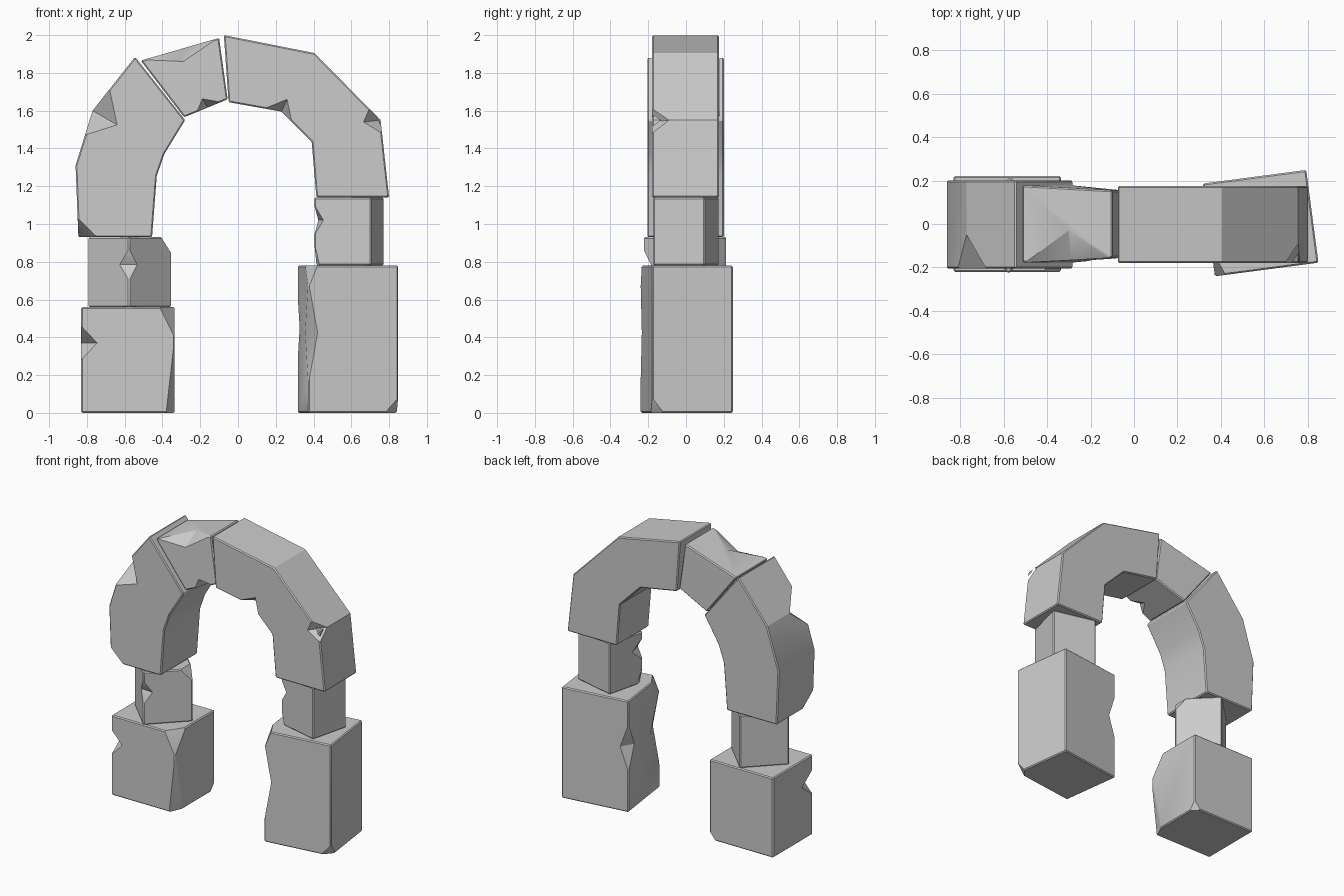
import bpy, bmesh
from math import radians, sin, cos
from mathutils import Vector

if "Cube" in bpy.data.objects:
    bpy.data.objects.remove(bpy.data.objects["Cube"])


def prism(name, ring_a, ring_b):
    """Closed block between two matching rings, with softly worn edges."""
    bm = bmesh.new()
    a = [bm.verts.new(p) for p in ring_a]
    b = [bm.verts.new(p) for p in ring_b]
    n = len(a)
    bm.faces.new(a)
    bm.faces.new(b[::-1])
    for i in range(n):
        j = (i + 1) % n
        bm.faces.new((a[j], a[i], b[i], b[j]))
    bmesh.ops.recalc_face_normals(bm, faces=bm.faces)
    edges = [e for e in bm.edges if e.calc_face_angle(0) > radians(50)]
    bmesh.ops.bevel(bm, geom=edges, offset=0.007, segments=1, affect='EDGES')
    mesh = bpy.data.meshes.new(name)
    bm.to_mesh(mesh)
    bm.free()
    ob = bpy.data.objects.new(name, mesh)
    bpy.context.collection.objects.link(ob)
    return ob


def box(name, cx, cy, w, d, z0, z1, deg=0):
    """Pier block turned about z; also returns its four plan corners."""
    c, s = cos(radians(deg)), sin(radians(deg))
    plan = [(cx + x * c - y * s, cy + x * s + y * c)
            for x, y in ((-w/2, -d/2), (w/2, -d/2), (w/2, d/2), (-w/2, d/2))]
    ob = prism(name, [(x, y, z0) for x, y in plan], [(x, y, z1) for x, y in plan])
    return ob, [Vector((x, y, 0)) for x, y in plan]


def arch_stone(name, profile, y0, y1):
    return prism(name, [(x, y0, z) for x, z in profile], [(x, y1, z) for x, z in profile])


def carve(ob, points, centre):
    """Cut the convex hull of the points, enlarged about a centre on the cut planes."""
    bm = bmesh.new()
    for p in points:
        bm.verts.new(centre + (p - centre) * 1.4)
    bmesh.ops.convex_hull(bm, input=bm.verts)
    bmesh.ops.recalc_face_normals(bm, faces=bm.faces)
    mesh = bpy.data.meshes.new("cutter")
    bm.to_mesh(mesh)
    bm.free()
    cutter = bpy.data.objects.new("cutter", mesh)
    cutter.hide_render = True
    bpy.context.collection.objects.link(cutter)
    mod = ob.modifiers.new("carve", 'BOOLEAN')
    mod.operation, mod.object, mod.solver = 'DIFFERENCE', cutter, 'EXACT'
    bpy.context.view_layer.objects.active = ob
    bpy.ops.object.modifier_apply(modifier=mod.name)
    bpy.data.objects.remove(cutter)


def notch(ob, a, b, c, d):
    """V notch across edge a-b with its valley running c-d."""
    a, b, c, d = map(Vector, (a, b, c, d))
    carve(ob, (a, b, c, d), (c + d) / 2)


def chip(ob, corner, p, q, r):
    """Slice off a corner through p, q, r."""
    corner, p, q, r = map(Vector, (corner, p, q, r))
    carve(ob, (corner, p, q, r), (p + q + r) / 3)


def edge_notch(ob, plan, i, z_low, z_high, u, v):
    """Notch on upright edge i, reaching u and v along its two sides."""
    k, z = plan[i], Vector((0, 0, 1))
    zm = (z_low + z_high) / 2 * z
    prv, nxt = (plan[i - 1] - k).normalized(), (plan[(i + 1) % 4] - k).normalized()
    notch(ob, k + z_low * z, k + z_high * z, k + prv * u + zm, k + nxt * v + zm)


def corner_chip(ob, plan, i, z, dz, u, v):
    """Chip at corner i at height z, reaching dz vertically."""
    k = plan[i] + Vector((0, 0, z))
    prv, nxt = (plan[i - 1] - plan[i]).normalized(), (plan[(i + 1) % 4] - plan[i]).normalized()
    chip(ob, k, k + prv * u, k + nxt * v, k + Vector((0, 0, dz)))


# Plan corners: 0 front-left, 1 front-right, 2 back-right, 3 back-left
# Left pier
base_l, p = box("left_base", -0.583, 0, 0.495, 0.44, 0, 0.56)
edge_notch(base_l, p, 0, 0.28, 0.46, 0.12, 0.085)
corner_chip(base_l, p, 1, 0.56, -0.16, 0.08, 0.12)
corner_chip(base_l, p, 1, 0, 0.40, 0.045, 0.10)
corner_chip(base_l, p, 2, 0, 0.06, 0.05, 0.05)

mid_l, p = box("left_middle_block", -0.573, -0.005, 0.32, 0.31, 0.56, 0.93, 45)
edge_notch(mid_l, p, 0, 0.70, 0.87, 0.07, 0.06)
corner_chip(mid_l, p, 1, 0.93, -0.09, 0.08, 0.08)

# Right pier
base_r, p = box("right_base", 0.582, 0.004, 0.48, 0.43, 0, 0.78, 7.5)
edge_notch(base_r, p, 0, 0.15, 0.70, 0.13, 0.05)
edge_notch(base_r, p, 3, 0.28, 0.62, 0.06, 0.08)
corner_chip(base_r, p, 0, 0.78, -0.12, 0.12, 0.05)
corner_chip(base_r, p, 1, 0, 0.08, 0.07, 0.06)

mid_r, p = box("right_middle_block", 0.588, 0, 0.31, 0.28, 0.78, 1.14, -14)
edge_notch(mid_r, p, 0, 0.94, 1.10, 0.09, 0.05)
corner_chip(mid_r, p, 0, 0.78, 0.12, 0.05, 0.03)

# Left arch stone
arch_l = arch_stone("left_arch_stone", [
    (-0.845, 0.93), (-0.86, 1.31), (-0.77, 1.60), (-0.545, 1.885),
    (-0.28, 1.55), (-0.39, 1.37), (-0.43, 1.255), (-0.455, 0.93)], -0.205, 0.2)
notch(arch_l, (-0.68, -0.205, 1.714), (-0.81, -0.205, 1.471),
      (-0.64, -0.205, 1.525), (-0.77, -0.05, 1.60))
chip(arch_l, (-0.845, -0.205, 0.93), (-0.745, -0.205, 0.93),
     (-0.845, -0.08, 0.93), (-0.848, -0.205, 1.03))

# Keystone, narrowing to the right
key_profile = [(-0.515, 1.865, 0.178), (-0.10, 1.985, 0.155),
               (-0.055, 1.66, 0.155), (-0.285, 1.565, 0.178)]
key = prism("keystone", [(x, -y, z) for x, z, y in key_profile],
            [(x, y, z) for x, z, y in key_profile])
notch(key, (-0.50, -0.178, 1.869), (-0.11, -0.156, 1.982),
      (-0.29, -0.167, 1.86), (-0.30, -0.03, 1.927))
notch(key, (-0.22, -0.174, 1.592), (-0.09, -0.158, 1.645),
      (-0.19, -0.170, 1.665), (-0.16, -0.08, 1.617))

# Right arch stone
arch_r = arch_stone("right_arch_stone", [
    (-0.075, 2.0), (0.405, 1.905), (0.755, 1.55), (0.80, 1.14),
    (0.415, 1.14), (0.39, 1.435), (0.23, 1.595), (-0.05, 1.645)], -0.18, 0.175)
notch(arch_r, (0.695, -0.18, 1.61), (0.763, -0.18, 1.48),
      (0.665, -0.18, 1.54), (0.755, -0.09, 1.55))
notch(arch_r, (0.14, -0.18, 1.611), (0.285, -0.18, 1.54),
      (0.26, -0.18, 1.66), (0.23, -0.08, 1.595))

# Smooth the worn faces while keeping the edges crisp
for ob in bpy.context.scene.objects:
    ob.select_set(True)
bpy.context.view_layer.objects.active = base_l
bpy.ops.object.shade_smooth_by_angle(angle=radians(30))
